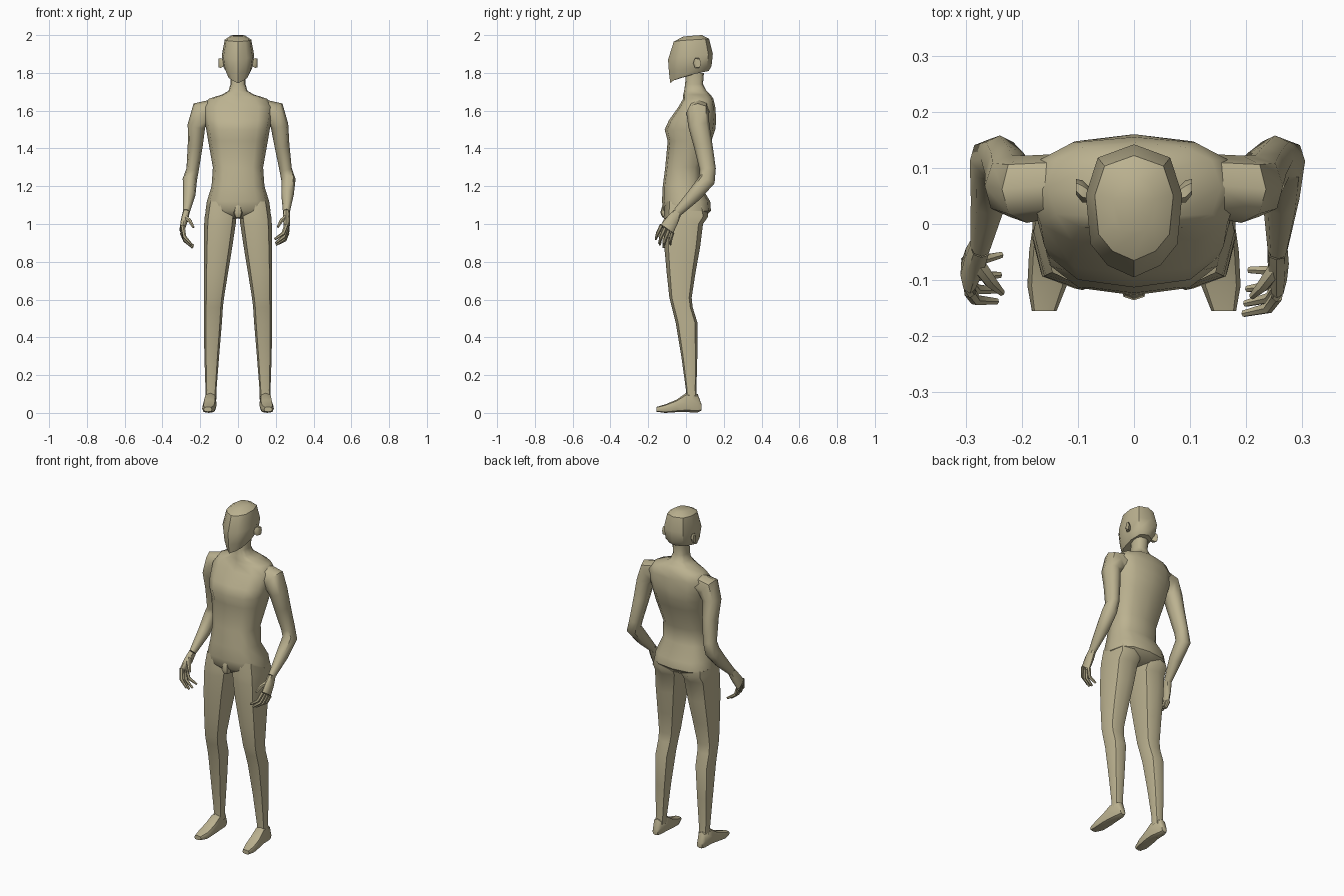
import bpy, bmesh, math
from mathutils import Vector

if "Cube" in bpy.data.objects:
    bpy.data.objects.remove(bpy.data.objects["Cube"])

skin = bpy.data.materials.new("khaki_clay")
skin.diffuse_color = (0.50, 0.445, 0.28, 1)
skin.use_nodes = True
skin.node_tree.nodes["Principled BSDF"].inputs["Base Color"].default_value = skin.diffuse_color


def make(name, rings, cap_start=True, cap_end=True, angle=50):
    """Skin a list of equal-length vertex rings into one smooth-shaded object."""
    bm = bmesh.new()
    rows = [[bm.verts.new(p) for p in r] for r in rings]
    n = len(rows[0])
    for a, b in zip(rows, rows[1:]):
        for i in range(n):
            bm.faces.new((a[i], a[(i + 1) % n], b[(i + 1) % n], b[i]))
    if cap_start:
        bm.faces.new(rows[0])
    if cap_end:
        bm.faces.new(rows[-1])
    bmesh.ops.recalc_face_normals(bm, faces=bm.faces)
    me = bpy.data.meshes.new(name)
    bm.to_mesh(me)
    bm.free()
    me.materials.append(skin)
    ob = bpy.data.objects.new(name, me)
    bpy.context.collection.objects.link(ob)
    bpy.ops.object.select_all(action='DESELECT')
    ob.select_set(True)
    bpy.context.view_layer.objects.active = ob
    bpy.ops.object.shade_smooth_by_angle(angle=math.radians(angle))
    return ob


def oval(c, u, v, n=8, p=1.0, turn=0.0):
    """Ring around c spanned by u and v; p below 1 makes it boxier."""
    pts = []
    for i in range(n):
        a = 2 * math.pi * i / n + turn
        f = lambda t: math.copysign(abs(t) ** p, t) if abs(t) > 1e-6 else 0
        pts.append(Vector(c) + Vector(u) * f(math.cos(a)) + Vector(v) * f(math.sin(a)))
    return pts


def level(z, x0, x1, y0, y1, n=8, p=0.75):
    """Horizontal ring filling a box footprint."""
    return oval(((x0 + x1) / 2, (y0 + y1) / 2, z), ((x1 - x0) / 2, 0, 0),
                (0, (y1 - y0) / 2, 0), n, p)


def tube(name, path, radii, n=8, ref=(0, 1, 0), cap_start=False):
    """Tube along a path; radii are (along ref, across ref)."""
    path = [Vector(q) for q in path]
    rings = []
    for i, q in enumerate(path):
        t = (path[min(i + 1, len(path) - 1)] - path[max(i - 1, 0)]).normalized()
        u = Vector(ref)
        u = (u - t * u.dot(t)).normalized()
        rings.append(oval(q, u * radii[i][0], t.cross(u) * radii[i][1], n, 0.9))
    return make(name, rings, cap_start)


# torso and neck: height, half width, front y, back y
torso = [(1.80, .042, .0, .095), (1.74, .040, -.005, .09), (1.705, .05, -.01, .108),
         (1.685, .085, -.015, .13), (1.663, .155, -.015, .145), (1.62, .185, -.04, .155),
         (1.55, .178, -.09, .16), (1.50, .168, -.113, .155), (1.44, .158, -.097, .135),
         (1.30, .133, -.11, .085), (1.20, .140, -.123, .08), (1.12, .165, -.127, .128),
         (1.07, .172, -.12, .132), (1.03, .12, -.085, .09)]
make("torso", [level(z, -w, w, f, b, 12) for z, w, f, b in torso], cap_start=False)

# head: keeled plan, rings tilted so the chin hangs lower than the nape
plan = [(0, 0), (.55, .09), (.9, .25), (1, .62), (.75, .9), (0, 1),
        (-.75, .9), (-1, .62), (-.9, .25), (-.55, .09)]


def head_ring(zf, zb, w, f, b):
    return [(x * w, f + y * (b - f), zf + (zb - zf) * min(1, y * 1.0) ** 0.6)
            for x, y in plan]


make("head", [head_ring(1.745, 1.81, .055, -.083, .12),
              head_ring(1.80, 1.835, .075, -.09, .135),
              head_ring(1.87, 1.90, .086, -.095, .142),
              head_ring(1.965, 1.98, .070, -.065, .122),
              head_ring(1.99, 2.0, .038, -.02, .085)], angle=40)

# pelvis front bump
make("pelvis_bump", [level(1.10, -.015, .015, -.125, -.08),
                     level(1.06, -.024, .024, -.136, -.08),
                     level(1.035, -.015, .015, -.125, -.07)])

# leg rings: height, inner x, outer x, front y, back y
leg = [(1.12, .03, .160, -.11, .10), (1.04, .008, .176, -.118, .118),
       (1.0, .012, .179, -.117, .09), (.88, .03, .181, -.115, .075),
       (.74, .053, .181, -.102, .05), (.61, .074, .180, -.088, .03),
       (.56, .080, .180, -.075, .035), (.48, .085, .181, -.055, .06),
       (.30, .100, .178, -.025, .06), (.12, .114, .172, 0, .055), (.07, .114, .174, 0, .06)]
# foot rings: y, inner x, outer x, bottom z, top z
foot = [(.082, .13, .165, .012, .045), (.062, .122, .174, .002, .10), (.0, .114, .18, .004, .105),
        (-.05, .114, .187, .004, .07), (-.11, .12, .19, 0, .045), (-.155, .138, .182, .006, .032)]

for side, s in (("left", -1), ("right", 1)):
    make(side + "_leg", [level(z, s * a, s * b, f, k) for z, a, b, f, k in leg], False, False)
    make(side + "_foot", [oval((s * (a + b) / 2, y, (lo + hi) / 2), ((b - a) / 2, 0, 0),
                               (0, 0, (hi - lo) / 2), 8, .7) for y, a, b, lo, hi in foot])
    # ear: small flared plate
    make(side + "_ear", [oval((s * x, y, 1.852), (0, h, 0), (0, 0, v), 6)
                         for x, y, h, v in ((.075, .05, .012, .02), (.092, .058, .02, .03),
                                            (.103, .066, .014, .026))])
    # arm: the right elbow and left hand sit a little further out
    e = .012 if s > 0 else 0
    wrist = (.256, -.045, 1.062) if s > 0 else (.274, -.040, 1.062)
    path = [(.13, .07, 1.598), (.192, .062, 1.588), (.220, .068, 1.52), (.226 + e / 2, .09, 1.42),
            (.240 + e, .115, 1.29), (.255 + e, .112, 1.235), (.258 + e / 3, .045, 1.155), wrist]
    path = [Vector((s * x, y, z)) for x, y, z in path]
    tube(side + "_arm", path, [(.055, .062), (.06, .066), (.056, .047), (.05, .04),
                               (.043, .033), (.044, .038), (.038, .033), (.024, .018)])
    # hand: palm between the wrist and the knuckle line, fingers curling inward
    if s > 0:
        k1, k4, t1, t4 = (.255, -.128, .995), (.262, -.072, .955), (.195, -.160, .920), (.205, -.082, .892)
    else:
        k1, k4, t1, t4 = (.293, -.120, .990), (.298, -.065, .955), (.245, -.138, .890), (.236, -.055, .885)
    k1, k4, t1, t4 = [Vector((s * q[0], q[1], q[2])) for q in (k1, k4, t1, t4)]
    w = path[-1]
    mid, across = (k1 + k4) / 2, (k1 - k4) / 2
    thick = across.cross(mid - w).normalized()
    make(side + "_palm", [oval(w, across.normalized() * .023, thick * .018, 8, .8),
                          oval(w.lerp(mid, .45), across * .95, thick * .019, 8, .8),
                          oval(mid, across * 1.15, thick * .014, 8, .8)], False)
    for i, finger in enumerate(("index", "middle", "ring", "little")):
        k, t = k1.lerp(k4, i / 3), t1.lerp(t4, i / 3)
        if i in (1, 2):
            t = t + Vector((0, -.008, -.012))
        bend = k.lerp(t, .5) + Vector((s * .014, -.006, -.008))
        tube(f"{side}_{finger}_finger", [k, bend, t], [(.011, .011), (.010, .010), (.006, .006)],
             6, tuple(across.normalized()))
    base = w.lerp(k1, .35)
    tube(side + "_thumb", [base, base + Vector((-s * .025, -.035, -.02)),
                           base + Vector((-s * .045, -.055, -.055))],
         [(.015, .014), (.012, .011), (.006, .006)], 6)
